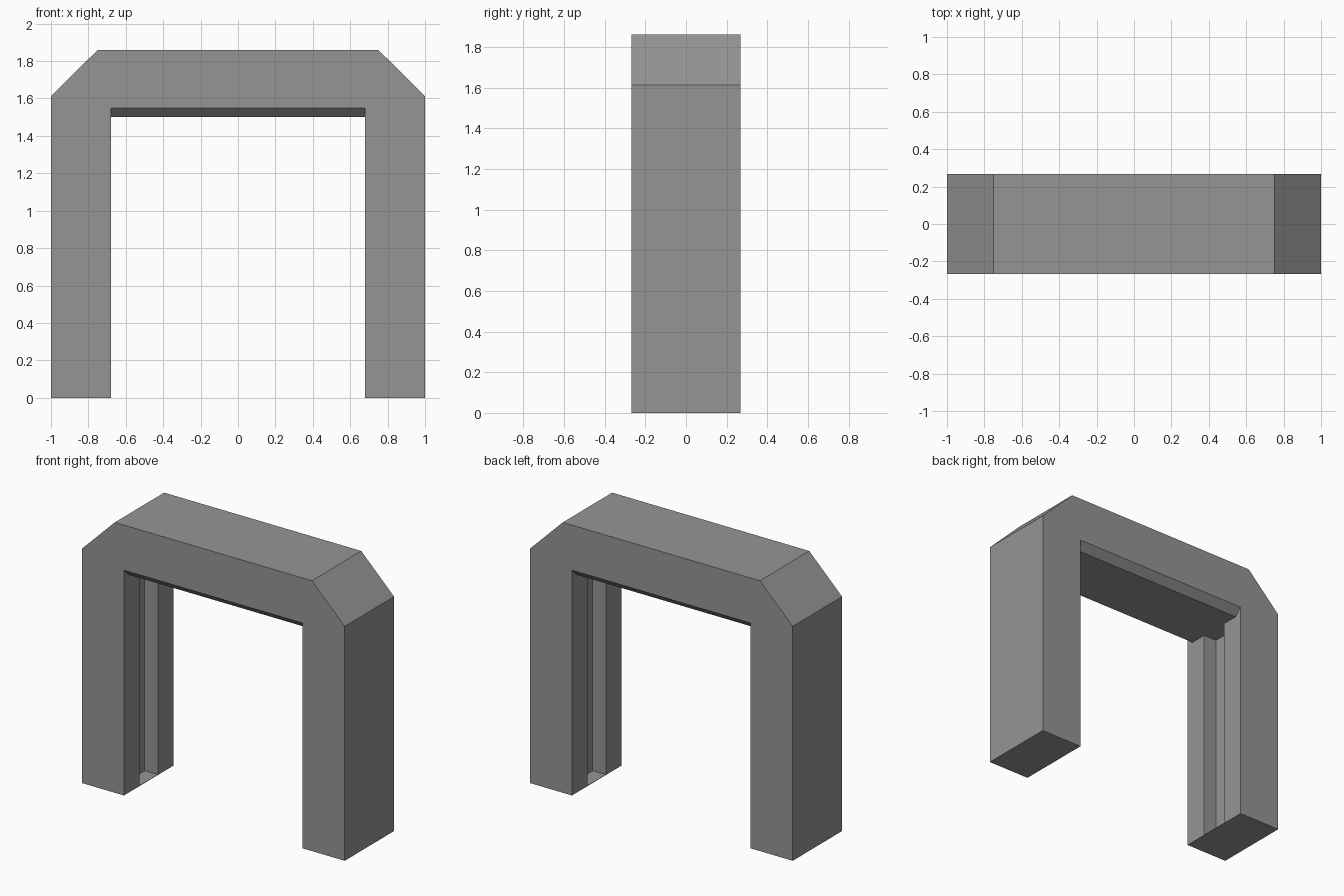
import bpy
import bmesh
from mathutils import Vector

if "Cube" in bpy.data.objects:
    bpy.data.objects.remove(bpy.data.objects["Cube"], do_unlink=True)

HALF_DEPTH, HALF_OPENING = 0.268, 0.68
HEIGHT, UNDERSIDE, CHAMFER = 1.86, 1.5, 0.05
GROOVE_HALF, GROOVE_DEPTH, GROOVE_FLOOR = 0.1, 0.1, 0.003

grey = bpy.data.materials.new("stone_grey")
grey.use_nodes = True
colour = (0.3, 0.3, 0.3, 1)
grey.diffuse_color = colour
grey.node_tree.nodes["Principled BSDF"].inputs["Base Color"].default_value = colour


def prism(name, profile, start, sweep):
    """Extrude a closed profile; start maps each 2D point to 3D."""
    bm = bmesh.new()
    face = bm.faces.new([bm.verts.new(start(a, b)) for a, b in profile])
    swept = bmesh.ops.extrude_face_region(bm, geom=[face])["geom"]
    verts = [v for v in swept if isinstance(v, bmesh.types.BMVert)]
    bmesh.ops.translate(bm, verts=verts, vec=Vector(sweep))
    bmesh.ops.recalc_face_normals(bm, faces=bm.faces[:])
    mesh = bpy.data.meshes.new(name)
    bm.to_mesh(mesh)
    bm.free()
    mesh.materials.append(grey)
    obj = bpy.data.objects.new(name, mesh)
    bpy.context.collection.objects.link(obj)
    return obj


def cut(target, cutter):
    """Subtract the cutter from the target and discard it."""
    cutter.hide_render = True
    mod = target.modifiers.new("cut", "BOOLEAN")
    mod.operation, mod.solver, mod.object = "DIFFERENCE", "EXACT", cutter
    bpy.context.view_layer.objects.active = target
    bpy.ops.object.modifier_apply(modifier=mod.name)
    bpy.data.objects.remove(cutter, do_unlink=True)


def along_x(half):
    return lambda y, z: (-half, y, z)


# Gateway block with sloped shoulders
right_half = [(1, 0), (1, 1.613), (0.75, HEIGHT)]
outline = right_half + [(-x, z) for x, z in reversed(right_half)]
gateway = prism("gateway_frame", outline,
                lambda x, z: (x, -HALF_DEPTH, z), (0, 2 * HALF_DEPTH, 0))

# Passage, with the lintel's front and back lower edges chamfered
inner = HALF_DEPTH - CHAMFER
side = [(inner + 2 * CHAMFER, -0.1), (inner + 2 * CHAMFER, UNDERSIDE + 2 * CHAMFER),
        (inner, UNDERSIDE)]
passage = side + [(-y, z) for y, z in reversed(side)]
cut(gateway, prism("passage_cutter", passage, along_x(HALF_OPENING),
                   (2 * HALF_OPENING, 0, 0)))

# Vertical door groove in the inner face of both legs
reach = HALF_OPENING + GROOVE_DEPTH
groove = [(-GROOVE_HALF, GROOVE_FLOOR), (GROOVE_HALF, GROOVE_FLOOR),
          (GROOVE_HALF, UNDERSIDE), (-GROOVE_HALF, UNDERSIDE)]
cut(gateway, prism("groove_cutter", groove, along_x(reach), (2 * reach, 0, 0)))
